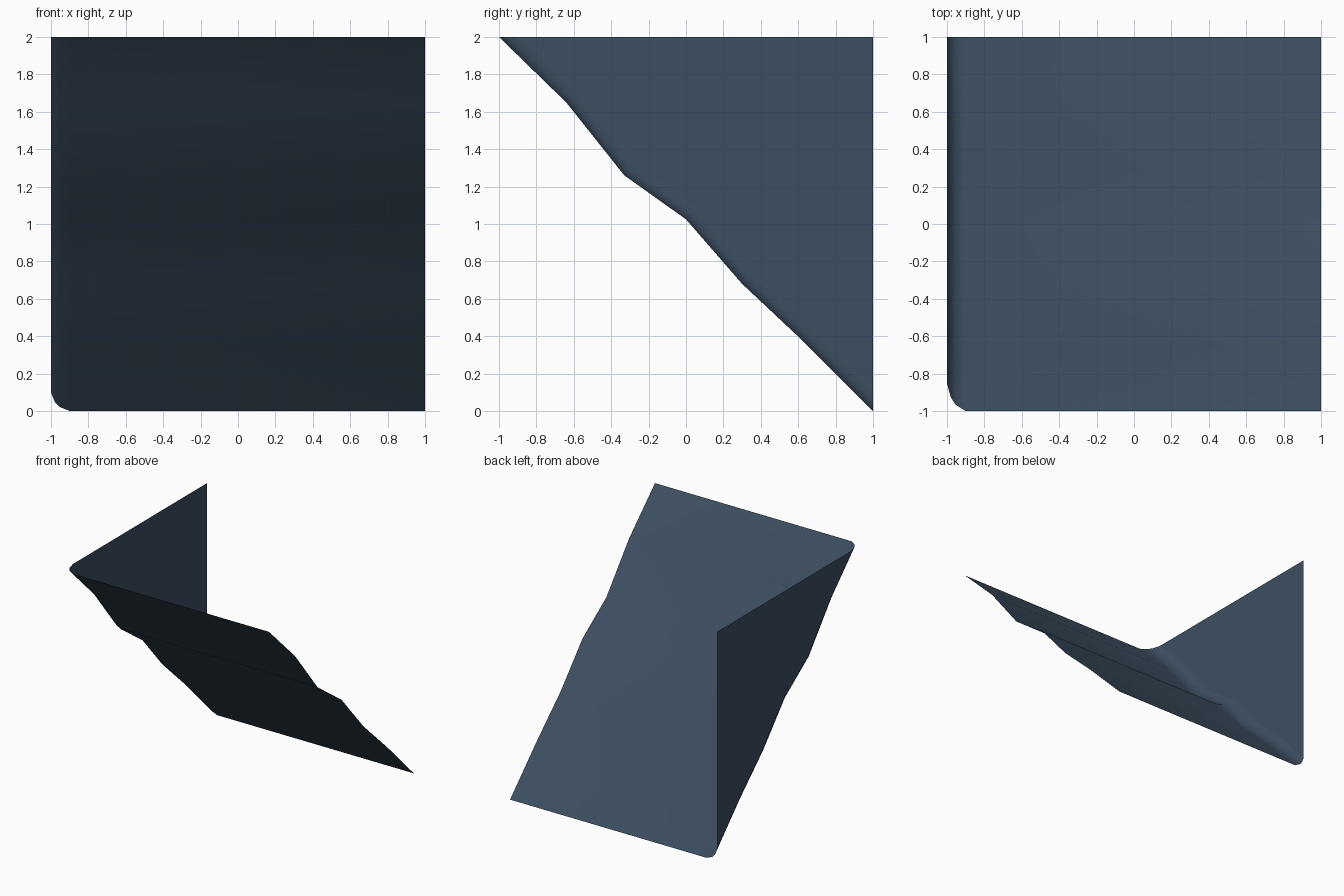
import bpy, bmesh

if "Cube" in bpy.data.objects:
    bpy.data.objects.remove(bpy.data.objects["Cube"])

# Slope profile (y, z), from the high front edge to the low back edge
profile = [(-1, 2), (-.64, 1.65), (-.33, 1.26), (0, 1.025), (.3, .68), (.63, .37), (1, 0)]
# Columns across x: position and how far the fillet rises off the slope
columns = [(1, 0), (-.9, 0), (-.953, .02), (-.98, .045), (-1, .09)]

bm = bmesh.new()
last = len(profile) - 1


def place(x, lift, i):
    y, z = profile[i]
    if i == 0:                 # stay on the top edge
        y += lift * 1.65
    elif i == last:            # stay on the back edge
        z += lift * 1.1
    else:
        y += lift * .8
        z += lift * .6
    return bm.verts.new((x, y, z))


grid = [[place(x, lift, i) for i in range(last + 1)] for x, lift in columns]

# Sloping sheet and its rounded corner strips
for a, b in zip(grid, grid[1:]):
    for i in range(last):
        bm.faces.new((a[i], a[i + 1], b[i + 1], b[i])).smooth = True

# Upright side wall filling the corner above the slope
corner = bm.verts.new((-1, 1, 2))
wall = bm.faces.new(grid[-1] + [corner])

# Turn faces to the upper, inner side
bm.normal_update()
for f in bm.faces:
    if f.normal.x + f.normal.y + f.normal.z < 0:
        f.normal_flip()

mesh = bpy.data.meshes.new("slope_corner")
bm.to_mesh(mesh)
bm.free()
slate = bpy.data.materials.new("slate blue")
slate.diffuse_color = (.046, .077, .119, 1)
slate.use_nodes = True
slate.node_tree.nodes["Principled BSDF"].inputs["Base Color"].default_value = slate.diffuse_color
mesh.materials.append(slate)
obj = bpy.data.objects.new("slope_corner", mesh)
bpy.context.collection.objects.link(obj)
